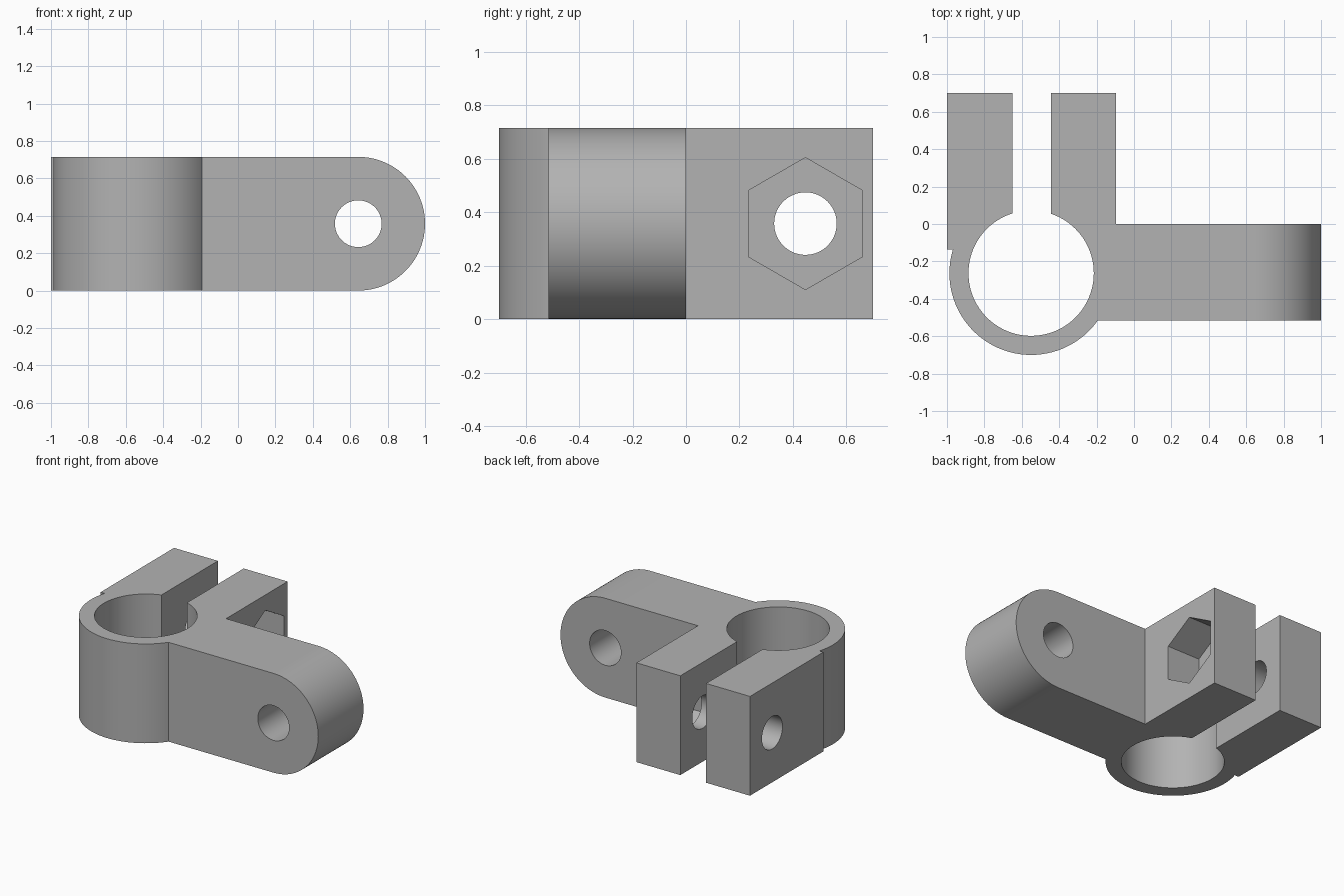
import bpy
import bmesh
from math import cos, sin, pi, radians
from mathutils import Vector

if "Cube" in bpy.data.objects:
    bpy.data.objects.remove(bpy.data.objects["Cube"], do_unlink=True)

HEIGHT = 0.715
MID = HEIGHT / 2
RING = (-0.55, -0.263)

grey = bpy.data.materials.new("plain grey")
grey.use_nodes = True
grey.diffuse_color = (0.45, 0.45, 0.45, 1)
grey.node_tree.nodes["Principled BSDF"].inputs["Base Color"].default_value = grey.diffuse_color


def arc(center, radius, count, start=0.0, sweep=2 * pi):
    """Points along an arc; a full turn leaves out the repeated end point."""
    steps = count if sweep >= 2 * pi else count - 1
    return [(center[0] + radius * cos(start + sweep * i / steps),
             center[1] + radius * sin(start + sweep * i / steps)) for i in range(count)]


def rect(x0, x1, y0, y1):
    return [(x0, y0), (x1, y0), (x1, y1), (x0, y1)]


def prism(name, profile, axis, low, high):
    """Extrude a flat profile along one axis."""
    place = {"x": lambda a, b, c: (c, a, b),
             "y": lambda a, b, c: (a, c, b),
             "z": lambda a, b, c: (a, b, c)}[axis]
    bm = bmesh.new()
    base = bm.faces.new([bm.verts.new(place(a, b, low)) for a, b in profile])
    side = bmesh.ops.extrude_face_region(bm, geom=[base])["geom"]
    shift = Vector(place(0, 0, high - low))
    bmesh.ops.translate(bm, vec=shift, verts=[v for v in side if isinstance(v, bmesh.types.BMVert)])
    bmesh.ops.recalc_face_normals(bm, faces=bm.faces)
    mesh = bpy.data.meshes.new(name)
    bm.to_mesh(mesh)
    bm.free()
    mesh.materials.append(grey)
    obj = bpy.data.objects.new(name, mesh)
    bpy.context.collection.objects.link(obj)
    return obj


def combine(target, tool, operation):
    """Apply a boolean and discard the tool."""
    mod = target.modifiers.new(tool.name, "BOOLEAN")
    mod.operation, mod.object, mod.solver = operation, tool, "EXACT"
    bpy.context.view_layer.objects.active = target
    bpy.ops.object.modifier_apply(modifier=mod.name)
    bpy.data.objects.remove(tool, do_unlink=True)


# Solid parts: clamp ring, block for the two lugs, round-ended arm
clamp = prism("clamp_bracket", arc(RING, 0.437, 96), "z", 0, HEIGHT)
lugs = prism("lug_block", rect(-1.0, -0.095, -0.135, 0.7), "z", 0, HEIGHT)
arm_profile = [(-0.5, 0)] + arc((1 - MID, MID), MID, 49, -pi / 2, pi) + [(-0.5, HEIGHT)]
arm = prism("arm", arm_profile, "y", -0.515, 0)
for part in (lugs, arm):
    combine(clamp, part, "UNION")

# Cuts: bore, clamping slot, arm hole, bolt hole and hexagonal nut pocket
cuts = [
    prism("bore", arc(RING, 0.335, 96), "z", -0.1, HEIGHT + 0.1),
    prism("slot", rect(-0.65, -0.445, RING[1], 0.8), "z", -0.1, HEIGHT + 0.1),
    prism("arm_hole", arc((0.643, MID), 0.125, 64), "y", -0.6, 0.1),
    prism("bolt_hole", arc((0.447, MID), 0.117, 64), "x", -1.1, 0),
    prism("nut_pocket", arc((0.447, MID), 0.247, 6, pi / 2), "x", -0.355, 0),
]
for cut in cuts:
    combine(clamp, cut, "DIFFERENCE")

# Smooth curved walls, crisp edges
bpy.ops.object.select_all(action="DESELECT")
clamp.select_set(True)
bpy.context.view_layer.objects.active = clamp
bpy.ops.object.shade_smooth_by_angle(angle=radians(25))
